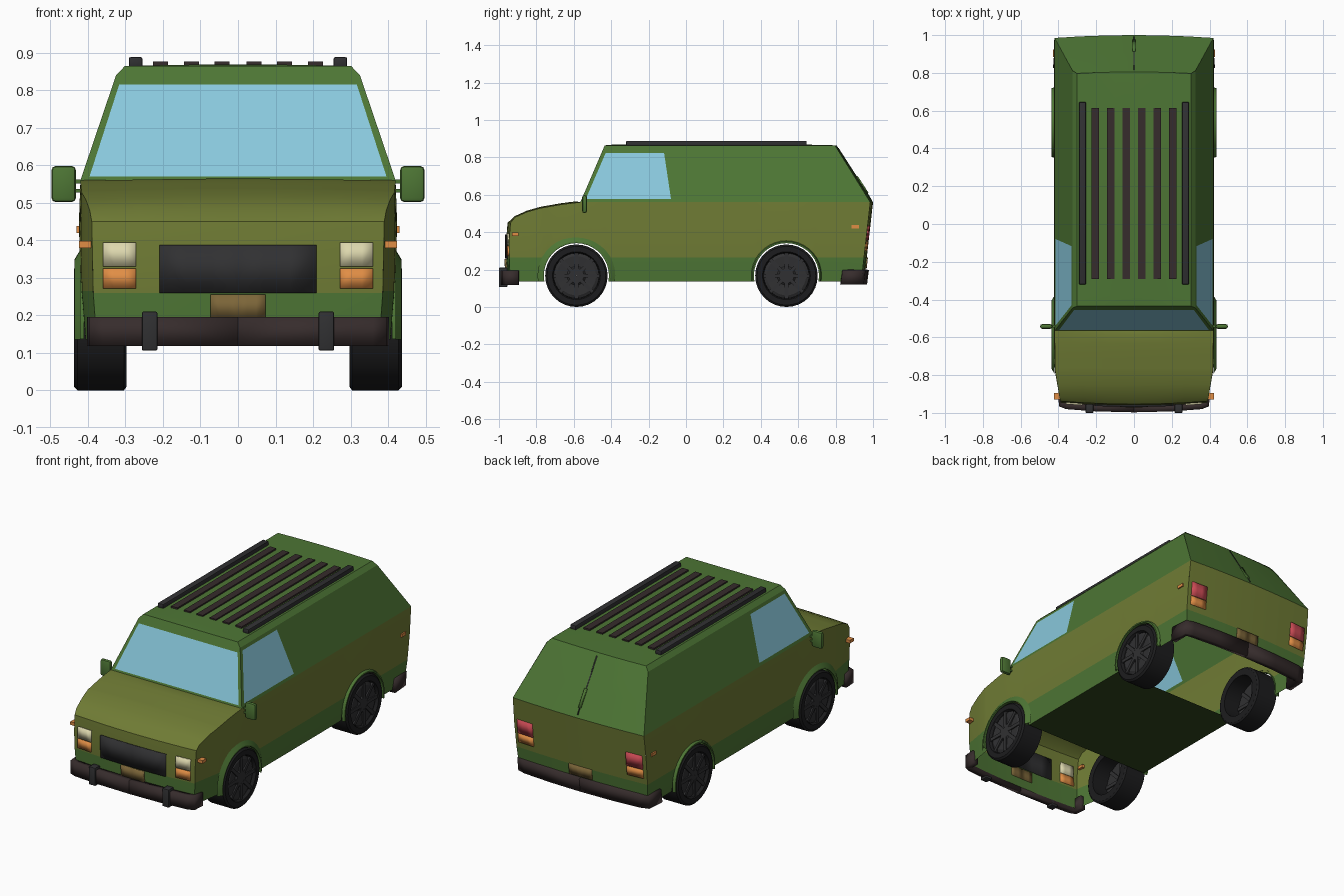
import bpy, bmesh
from math import sin, cos, pi, sqrt, radians
from mathutils import Vector, Matrix

if "Cube" in bpy.data.objects:
    bpy.data.objects.remove(bpy.data.objects["Cube"])


def material(name, rgb):
    m = bpy.data.materials.new(name)
    m.diffuse_color = (*rgb, 1)
    m.use_nodes = True
    m.node_tree.nodes["Principled BSDF"].inputs["Base Color"].default_value = m.diffuse_color
    return m


GREEN = material("green_paint", (0.075, 0.18, 0.035))
OLIVE = material("olive_paint", (0.16, 0.2, 0.035))
GLASS = material("glass", (0.25, 0.58, 0.72))
DARK = material("dark_plastic", (0.03, 0.03, 0.032))
BROWN = material("brown_trim", (0.037, 0.025, 0.025))
RUBBER = material("rubber", (0.012, 0.012, 0.013))
CREAM = material("lamp_cream", (0.72, 0.68, 0.42))
ORANGE = material("lamp_orange", (0.75, 0.27, 0.06))
RED = material("lamp_red", (0.6, 0.07, 0.09))
PLATE = material("plate", (0.2, 0.13, 0.04))
FLOOR = material("underside", (0.03, 0.06, 0.012))


def finish(name, bm, mats, mirror=True, thick=0):
    me = bpy.data.meshes.new(name)
    bm.to_mesh(me)
    bm.free()
    ob = bpy.data.objects.new(name, me)
    bpy.context.collection.objects.link(ob)
    for m in mats:
        me.materials.append(m)
    if thick:
        s = ob.modifiers.new("thickness", 'SOLIDIFY')
        s.thickness, s.offset = thick, -1
    if mirror:
        ob.modifiers.new("mirror", 'MIRROR').merge_threshold = 0.0005
    return ob


def grid(name, rows, mats, out=None, rule=None, skip=(), **kw):
    """Quad sheet through rows of points, facing the direction out."""
    bm = bmesh.new()
    vs = [[bm.verts.new(p) for p in r] for r in rows]
    for i in range(len(rows) - 1):
        for j in range(len(rows[0]) - 1):
            if (i, j) not in skip:
                f = bm.faces.new((vs[i][j], vs[i][j+1], vs[i+1][j+1], vs[i+1][j]))
                f.material_index = rule(i, j) if rule else 0
    bmesh.ops.remove_doubles(bm, verts=bm.verts, dist=1e-5)
    bmesh.ops.recalc_face_normals(bm, faces=bm.faces)
    if out and sum(f.normal.dot(Vector(out)) * f.calc_area() for f in bm.faces) < 0:
        bmesh.ops.reverse_faces(bm, faces=bm.faces)
    return finish(name, bm, mats, **kw)


def box(name, x, y, z, mat, bevel=0, **kw):
    bm = bmesh.new()
    size = [b - a for a, b in (x, y, z)]
    mid = [(a + b) / 2 for a, b in (x, y, z)]
    bmesh.ops.create_cube(bm, size=1, matrix=Matrix.Translation(mid) @ Matrix.Diagonal((*size, 1)))
    if bevel:
        bmesh.ops.bevel(bm, geom=bm.edges[:], offset=bevel, segments=2, affect='EDGES', profile=0.5)
    return finish(name, bm, [mat], **kw)


def interp(t, knots):
    for (a, u), (b, v) in zip(knots, knots[1:]):
        if t <= b or (b, v) == knots[-1]:
            return u + (v - u) * max(t - a, 0) / (b - a)


# Shape functions of the body
BELT, TOP, COWL, WZ, ARCH = 0.56, 0.864, -0.565, 0.167, 0.178
AXLES = (-0.586, 0.537)


def half_width(y, z):
    w = interp(z, [(.135, .41), (.265, .42), (.45, .424), (BELT, .42), (.84, .325), (TOP, .302)])
    return w * interp(y, [(-.96, .915), (-.78, .99), (-.6, 1), (1, 1)])


def front_y(x, z):
    return -.962 + .016 * (x / .385) ** 2 + interp(z, [(.135, .006), (.3, 0), (.4, 0), (.45, .008)])


def rear_y(x, z):
    return interp(z, [(.135, .937), (BELT, .985), (TOP, .79)]) + .015 * (1 - (x / .42) ** 2)


def screen_y(z):
    return COWL + (z - BELT) * .43


def belt_z(y):
    return interp(y, [(-.945, .45), (-.915, .479), (-.85, .508), (-.78, .528), (-.66, .549), (COWL, BELT), (1, BELT)])


def sill_z(y):
    for c in AXLES:
        if abs(y - c) < ARCH - 1e-4:
            return WZ + sqrt(ARCH ** 2 - (y - c) ** 2)
    return .135


# Lower side panels with wheel arches
inner = sorted([-.915, -.85, -.78, COWL, 0, .8] +
               [c + ARCH * cos(radians(k)) for c in AXLES for k in range(0, 181, 15)])


def side_row(k):
    def z_at(y):
        lo, hi = sill_z(y), belt_z(y)
        band = max(lo, .265)
        return (lo, band, (band + hi) / 2, hi)[k]
    z0, z1 = z_at(-.945), z_at(.98)
    return ([(half_width(-.95, z0), front_y(.385, z0), z0)] +
            [(half_width(y, z_at(y)), y, z_at(y)) for y in inner] +
            [(half_width(.98, z1), rear_y(.42, z1), z1)])


grid("lower_side", [side_row(k) for k in range(4)], [GREEN, OLIVE], (1, 0, 0), lambda i, j: int(i > 0))

# Front panel, bonnet and rear panel
FR = (0, .33, .67, 1)
grid("front_panel", [[(f * half_width(-.95, z), front_y(f * .385, z), z) for f in FR]
                     for z in (.135, .26, .357, .45)], [GREEN, OLIVE], (0, -1, 0), lambda i, j: int(i > 0))
bonnet = [[(f * half_width(-.95, .45), front_y(f * .385, .45), .45) for f in FR]]
for y in [v for v in inner if v <= COWL]:
    crown = .007 if y < COWL - .01 else 0
    bonnet.append([(f * half_width(y, belt_z(y)), y, belt_z(y) + crown * (1 - f * f)) for f in FR])
grid("bonnet", bonnet, [OLIVE], (0, 0, 1))
grid("rear_panel", [[(f * half_width(.98, z), rear_y(f * .42, z), z) for f in FR]
                    for z in (.135, .265, .41, BELT)], [GREEN, OLIVE], (0, 1, 0), lambda i, j: int(i > 0))
grid("rear_hatch", [[(f * half_width(.9, z), rear_y(f * .42, z), z) for f in FR]
                    for z in (BELT, .7, .84, TOP)], [GREEN], (0, 1, 0))

# Cabin sides, windscreen frame, glass and roof
LEVELS = (BELT, .576, .822, .84, TOP)
cabin = [[(half_width(0, z), y, z) for y in (screen_y(z), screen_y(z) + .022, -.08 - (z - .576) * .15,
                                             .4, rear_y(half_width(0, z), z))] for z in LEVELS]
grid("cabin_side", cabin, [GREEN], (1, 0, 0), skip=[(1, 1)])
grid("side_window", [r[1:3] for r in cabin[1:3]], [GLASS], (1, 0, 0))
screen = [[(f * half_width(0, z), screen_y(z), z) for f in (0, .95, 1)] for z in (BELT, .57, .815, .84, TOP)]
grid("windscreen_frame", screen, [GREEN], (0, -1, 0), skip=[(1, 0)])
grid("windscreen", [r[:2] for r in screen[1:3]], [GLASS], (0, -1, 0))
rw = half_width(0, TOP)
grid("roof", [[(f * rw, y if y < .7 else rear_y(f * rw, TOP), TOP + c * (1 - f * f)) for f in FR]
              for y, c in ((screen_y(TOP), 0), (-.38, .005), (.6, .005), (.8, 0))], [GREEN], (0, 0, 1))
grid("floor", [[(0, y, .135), (.41, y, .135)] for y in (-.405, .357)], [FLOOR], (0, 0, -1))

# Wheel arch flares
for label, c, r in (("front", AXLES[0], .208), ("rear", AXLES[1], .188)):
    steps = [radians(k) for k in range(-10, 191, 10)]
    grid(label + "_flare", [[(x, c + q * cos(a), max(.135, WZ + q * sin(a))) for a in steps]
                            for x, q in ((.41, .174), (.436, .174), (.436, .182), (.42, r))], [GREEN], (1, 0, 0))

# Wheels
for label, c in (("front", AXLES[0]), ("rear", AXLES[1])):
    def lathe(name, prof, mat, n=32):
        grid(name, [[(x, c + r * cos(2*pi*k/n), WZ + r * sin(2*pi*k/n)) for k in range(n)] +
                    [(x, c + r, WZ)] for x, r in prof], [mat])
    lathe(label + "_tyre", [(.297, .12), (.297, .157), (.304, .167), (.428, .167), (.437, .157),
                            (.437, .128), (.425, .122), (.297, .12)], RUBBER)
    lathe(label + "_wheel_disc", [(.4, .001), (.4, .121), (.42, .121), (.428, .105), (.424, .05),
                                  (.432, .04), (.432, .001), (.4, .001)], DARK)
    bm = bmesh.new()
    for k in range(8):
        m = (Matrix.Translation((.413, c, WZ)) @ Matrix.Rotation(k * pi / 4, 4, 'X') @
             Matrix.Translation((0, 0, .075)) @ Matrix.Diagonal((.04, .02, .095, 1)))
        bmesh.ops.create_cube(bm, size=1, matrix=m)
    finish(label + "_wheel_spokes", bm, [DARK])


# Lamps, grille and plates laid on the front and rear surfaces
def patch(name, x0, x1, z0, z1, surf, mat, side, lift=.006):
    xs = [x0 + (x1 - x0) * k / 3 for k in range(4)]
    grid(name, [[(x, surf(x, z) + side * lift, z) for x in xs] for z in (z0, z1)],
         [mat], (0, side, 0), thick=.012)


patch("headlamp", .272, .36, .33, .394, front_y, CREAM, -1)
patch("front_indicator", .272, .36, .272, .325, front_y, ORANGE, -1)
patch("grille", 0, .209, .26, .388, front_y, DARK, -1)
patch("front_plate", 0, .073, .19, .255, front_y, PLATE, -1, .01)
patch("tail_lamp", .3, .4, .355, .435, rear_y, RED, 1)
patch("rear_indicator", .3, .4, .3, .35, rear_y, ORANGE, 1)
patch("rear_plate", 0, .073, .205, .265, rear_y, PLATE, 1)
patch("hatch_seam", 0, .003, .575, .85, rear_y, DARK, 1, .002)
patch("hatch_handle", 0, .008, .61, .7, rear_y, GREEN, 1, .008)
box("front_side_marker", (.38, .424), (-.93, -.895), (.38, .398), ORANGE)
box("rear_side_marker", (.415, .43), (.885, .925), (.42, .438), ORANGE)

# Bumpers
plan = [(0, -.997), (.2, -.992), (.36, -.98), (.397, -.965), (.402, -.895)]
grid("front_bumper", [[(x, y, z) for x, y in plan] for z in (.118, .195)], [BROWN], (0, -1, 0), thick=.035)
box("bumper_guard", (.215, .256), (-1, -.955), (.106, .21), DARK, .004)
plan = [(0, .978), (.2, .973), (.37, .96), (.42, .945), (.428, .837)]
grid("rear_bumper", [[(x, y - (.01 if z < .15 else 0), z) for x, y in plan] for z in (.12, .198)],
     [BROWN], (0, 1, 0), thick=.035)

# Roof rack
box("rack_rail", (.255, .291), (-.32, .645), (.862, .888), DARK, .004)
for k, x in enumerate((.042, .124, .206)):
    box("rack_slat_%d" % (k + 1), (x - .02, x + .02), (-.29, .615), (.864, .876), BROWN)

# Door mirrors
box("mirror_housing", (.432, .497), (-.555, -.53), (.502, .598), GREEN, .011)
for k, z in enumerate((.532, .557)):
    box("mirror_arm_%d" % (k + 1), (.41, .44), (-.548, -.536), (z - .005, z + .005), GREEN)

# Smooth shading with sharp edges kept
bpy.ops.object.select_all(action='SELECT')
bpy.context.view_layer.objects.active = bpy.context.selected_objects[0]
bpy.ops.object.shade_smooth_by_angle(angle=radians(25))
